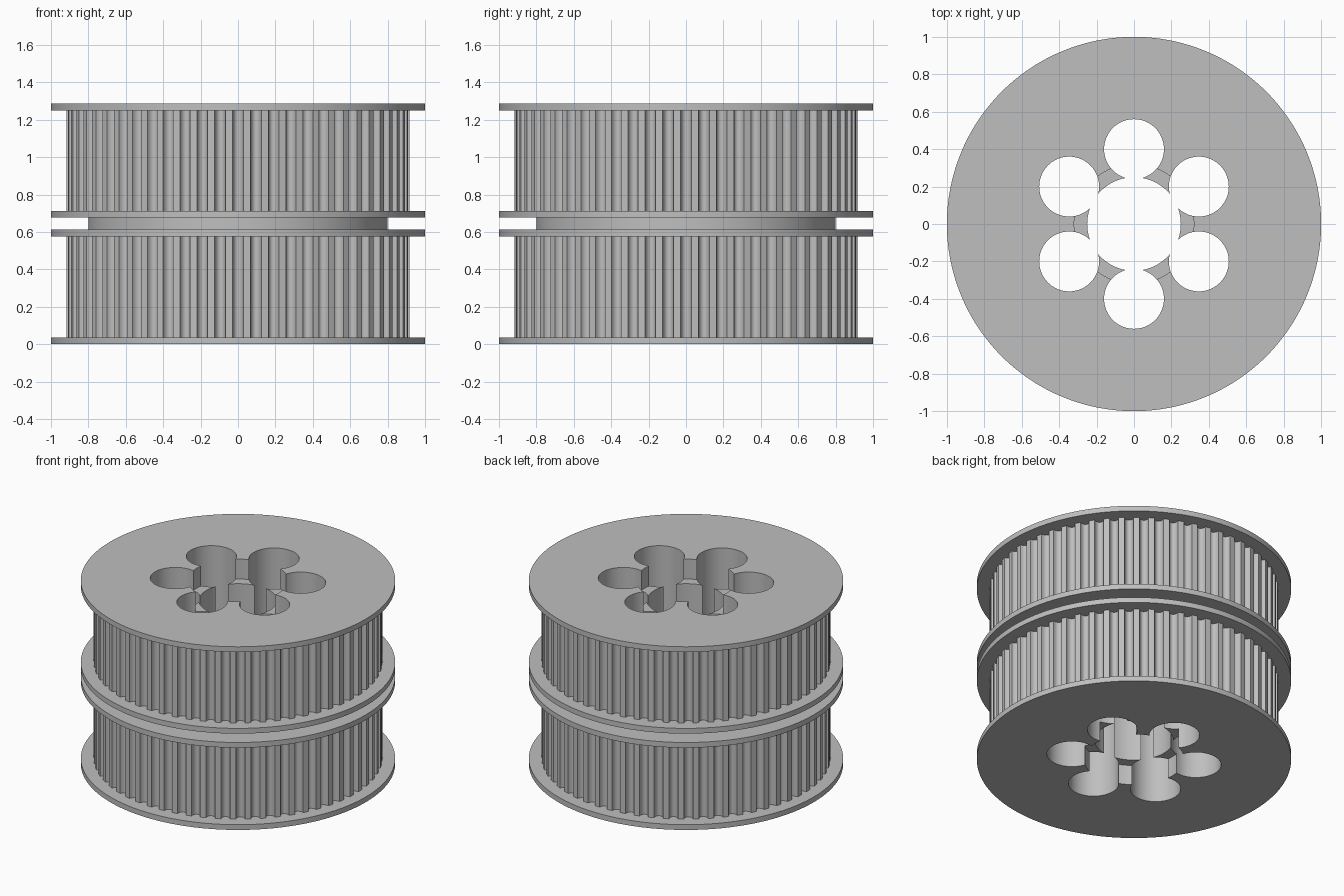
import bpy, bmesh, math

cube = bpy.data.objects.get("Cube")
if cube:
    bpy.data.objects.remove(cube, do_unlink=True)

TEETH = 60
PITCH = math.tau / TEETH
FLANGE, TOOTH, NECK = 1.0, 0.918, 0.8
GROOVE_DEPTH, GROOVE_HALF = 0.037, math.radians(1.8)
HEIGHT = 1.286

grey = bpy.data.materials.new("machined_grey")
grey.use_nodes = True
colour = (0.52, 0.52, 0.52, 1)
grey.diffuse_color = colour
grey.node_tree.nodes["Principled BSDF"].inputs["Base Color"].default_value = colour


def outline():
    """Angle and groove depth of every point around the pulley."""
    points = []
    for tooth in range(TEETH):
        centre = tooth * PITCH - math.pi / 2
        for step in range(9):
            a = math.pi * step / 8
            points.append((centre - GROOVE_HALF * math.cos(a), GROOVE_DEPTH * math.sin(a)))
        points.append((centre + PITCH / 2, 0))
    return points


def new_object(name, bm):
    mesh = bpy.data.meshes.new(name)
    bmesh.ops.recalc_face_normals(bm, faces=bm.faces)
    bm.to_mesh(mesh)
    bm.free()
    obj = bpy.data.objects.new(name, mesh)
    bpy.context.collection.objects.link(obj)
    mesh.materials.append(grey)
    return obj


def stacked_body(name, sections):
    """Skin a stack of rings, grooved where the section is toothed."""
    bm = bmesh.new()
    points = outline()
    rings = []
    for radius, low, high in sections:
        for z in (low, high):
            ring = []
            for angle, depth in points:
                r = radius - (depth if radius == TOOTH else 0)
                ring.append(bm.verts.new((r * math.cos(angle), r * math.sin(angle), z)))
            rings.append(ring)
    count = len(points)
    for a, b in zip(rings, rings[1:]):
        for i in range(count):
            j = (i + 1) % count
            bm.faces.new((a[i], a[j], b[j], b[i]))
    bm.faces.new(rings[0][::-1])
    bm.faces.new(rings[-1])
    return new_object(name, bm)


def drill(target, radius, low, high, x=0, y=0):
    """Cut an upright round hole."""
    bm = bmesh.new()
    bmesh.ops.create_cone(bm, cap_ends=True, segments=72, radius1=radius,
                          radius2=radius, depth=high - low)
    bmesh.ops.translate(bm, verts=bm.verts, vec=(x, y, (low + high) / 2))
    cutter = new_object("hole_cutter", bm)
    cutter.hide_render = True
    mod = target.modifiers.new("hole", "BOOLEAN")
    mod.operation = "DIFFERENCE"
    mod.solver = "EXACT"
    mod.object = cutter
    bpy.ops.object.modifier_apply(modifier=mod.name)
    bpy.data.objects.remove(cutter, do_unlink=True)


# Two toothed drums, each between flanges, joined by a plain neck
pulley = stacked_body("double_pulley", [
    (FLANGE, 0, 0.037),
    (TOOTH, 0.037, 0.577),
    (FLANGE, 0.577, 0.614),
    (NECK, 0.614, 0.676),
    (FLANGE, 0.676, 0.713),
    (TOOTH, 0.713, 1.249),
    (FLANGE, 1.249, HEIGHT),
])
bpy.ops.object.select_all(action="DESELECT")
bpy.context.view_layer.objects.active = pulley
pulley.select_set(True)

# Central bore with a shallow seat at both ends
drill(pulley, 0.25, -0.1, HEIGHT + 0.1)
drill(pulley, 0.32, HEIGHT - 0.14, HEIGHT + 0.1)
drill(pulley, 0.32, -0.1, 0.14)

# Ring of six holes breaking into the bore
for k in range(6):
    a = math.radians(30 + 60 * k)
    drill(pulley, 0.16, -0.1, HEIGHT + 0.1, 0.4 * math.cos(a), 0.4 * math.sin(a))

bpy.ops.object.shade_smooth_by_angle(angle=math.radians(30))
